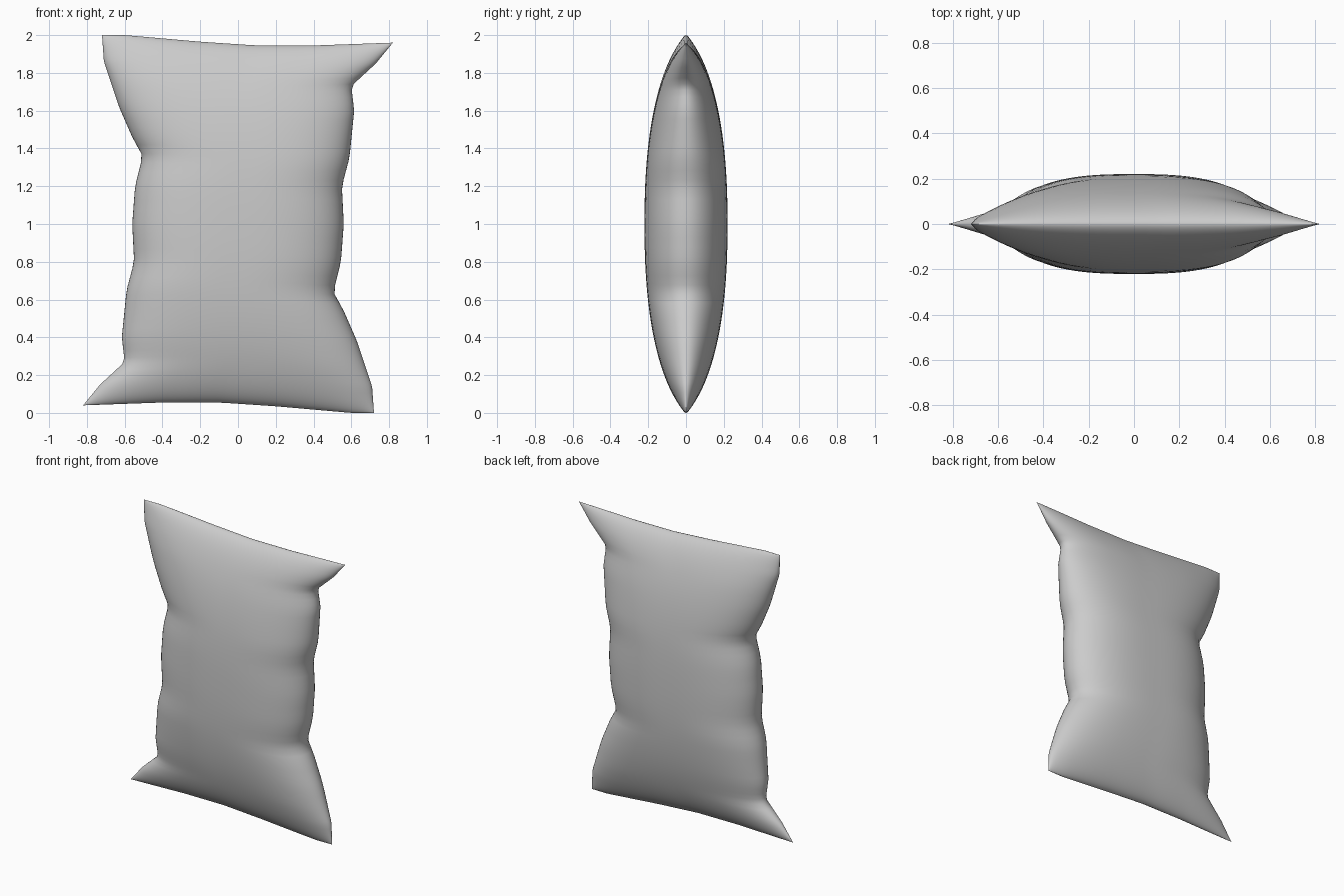
import bpy, bmesh, math
from mathutils import Vector

if "Cube" in bpy.data.objects:
    bpy.data.objects.remove(bpy.data.objects["Cube"])

N_U, N_V = 40, 60

# seam outline: right side going up, and top edge going left to right
RIGHT = [(0.72, 0.0), (0.71, 0.14), (0.63, 0.38), (0.56, 0.54), (0.505, 0.64),
         (0.545, 0.80), (0.56, 1.0), (0.55, 1.2), (0.59, 1.35), (0.615, 1.6),
         (0.60, 1.73), (0.73, 1.85), (0.82, 1.96)]
TOP = [(-0.72, 2.0), (-0.6, 2.0), (-0.2, 1.965), (0.1, 1.945), (0.4, 1.945), (0.82, 1.96)]


def sample(points, axis, t):
    """Point on a polyline, t in 0..1 measured along one axis."""
    a, b = points[0][axis], points[-1][axis]
    w = a + (b - a) * t
    for p, q in zip(points, points[1:]):
        if w <= q[axis] + 1e-9:
            k = (w - p[axis]) / (q[axis] - p[axis])
            return Vector(p).lerp(Vector(q), k)
    return Vector(points[-1])


def opposite(p):
    """The outline repeats under a half turn about the centre."""
    return Vector((-p.x, 2 - p.y))


def seam_patch(s, t):
    """Fill the outline with a blended patch."""
    right, left = sample(RIGHT, 1, t), opposite(sample(RIGHT, 1, 1 - t))
    top, bottom = sample(TOP, 0, s), opposite(sample(TOP, 0, 1 - s))
    tr, br = Vector(RIGHT[-1]), Vector(RIGHT[0])
    bl, tl = opposite(tr), opposite(br)
    corners = bl.lerp(br, s).lerp(tl.lerp(tr, s), t)
    return left.lerp(right, s) + bottom.lerp(top, t) - corners


def puff(u, v):
    """Half thickness of the stuffed cushion."""
    fu = max(0, 1 - abs(u) ** 2.8) ** 0.5
    fv = max(0, 1 - abs(v) ** 2.3) ** 0.6
    return 0.22 * fu * fv


# cushion: front and back panels welded at the seam
bm = bmesh.new()
for side in (-1, 1):
    rows = []
    for j in range(N_V + 1):
        v = math.sin(math.pi / 2 * (2 * j / N_V - 1))
        row = []
        for i in range(N_U + 1):
            u = math.sin(math.pi / 2 * (2 * i / N_U - 1))
            p = seam_patch((u + 1) / 2, (v + 1) / 2)
            row.append(bm.verts.new((p.x, side * puff(u, v), p.y)))
        rows.append(row)
    for a, b in zip(rows, rows[1:]):
        for i in range(N_U):
            bm.faces.new((a[i], a[i + 1], b[i + 1], b[i]))
bmesh.ops.remove_doubles(bm, verts=bm.verts, dist=0.0002)
bmesh.ops.recalc_face_normals(bm, faces=bm.faces)
mesh = bpy.data.meshes.new("pillow")
bm.to_mesh(mesh)
bm.free()
pillow = bpy.data.objects.new("pillow", mesh)
bpy.context.collection.objects.link(pillow)
bpy.context.view_layer.objects.active = pillow
pillow.select_set(True)
bpy.ops.object.shade_smooth_by_angle(angle=math.radians(60))
